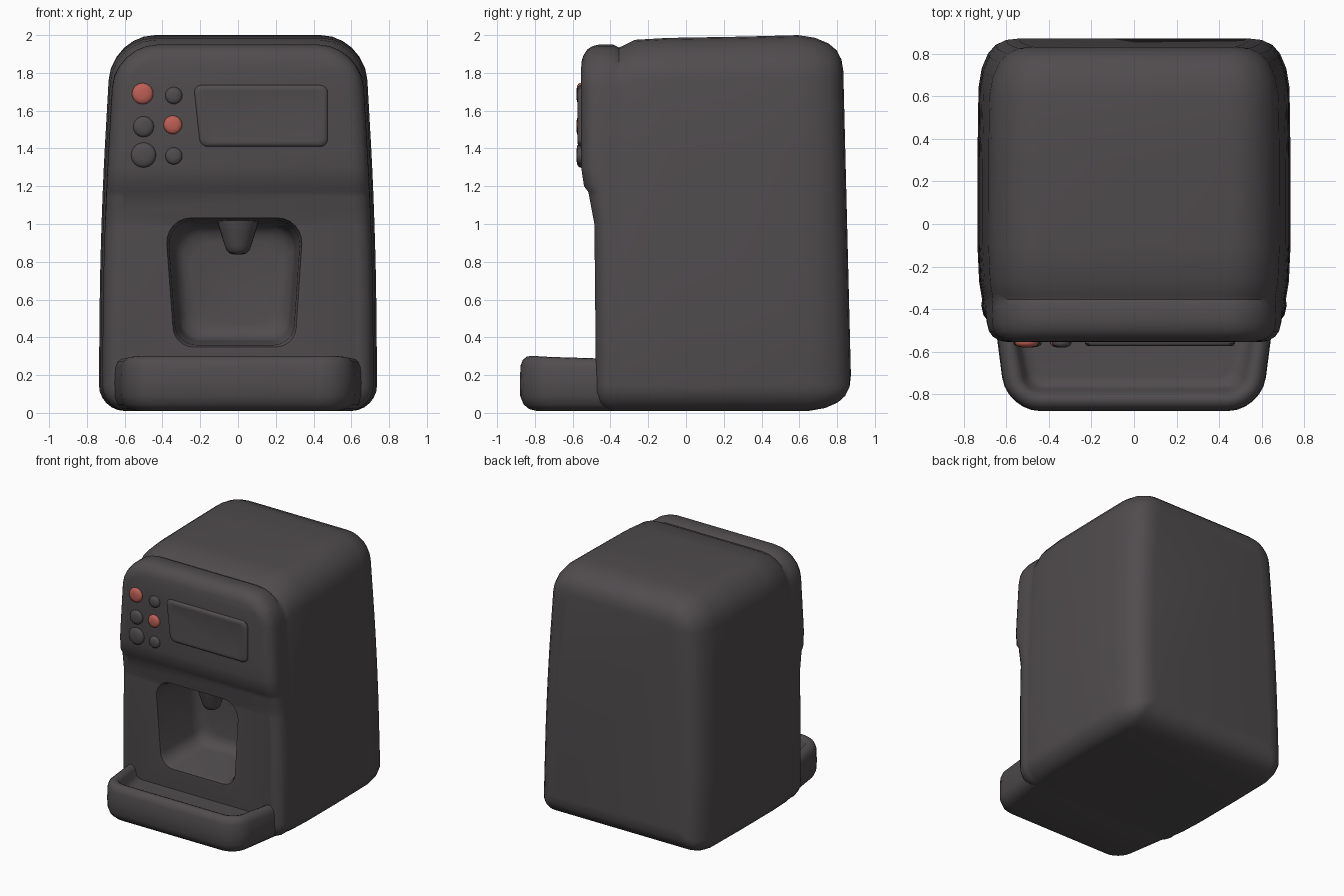
import bpy, bmesh, math
from mathutils import Vector

if "Cube" in bpy.data.objects:
    bpy.data.objects.remove(bpy.data.objects["Cube"])

def material(name, rgb):
    m = bpy.data.materials.new(name)
    m.diffuse_color = (*rgb, 1)
    m.use_nodes = True
    m.node_tree.nodes["Principled BSDF"].inputs["Base Color"].default_value = m.diffuse_color
    return m

DARK = material("charcoal plastic", (0.08, 0.072, 0.077))
RED = material("soft red", (0.50, 0.115, 0.09))

def round_poly(corners, n=6):
    """corners: (u, v, radius) -> outline with each corner eased by a cubic."""
    out = []
    for i, (u, v, r) in enumerate(corners):
        p = Vector((u, v))
        a = Vector(corners[i - 1][:2]) - p
        b = Vector(corners[(i + 1) % len(corners)][:2]) - p
        p0 = p + a.normalized() * min(r, a.length * 0.49)
        p3 = p + b.normalized() * min(r, b.length * 0.49)
        c1, c2 = p0.lerp(p, 0.55), p3.lerp(p, 0.55)
        for k in range(n + 1):
            t = k / n
            out.append(p0 * (1 - t) ** 3 + c1 * 3 * t * (1 - t) ** 2
                       + c2 * 3 * t * t * (1 - t) + p3 * t ** 3)
    return out

def loft(rings):
    """Skin a list of rings of equal length and cap both ends."""
    bm = bmesh.new()
    vs = [[bm.verts.new(p) for p in ring] for ring in rings]
    n = len(vs[0])
    for a, b in zip(vs, vs[1:]):
        for i in range(n):
            j = (i + 1) % n
            bm.faces.new((a[i], a[j], b[j], b[i]))
    bm.faces.new(vs[0])
    bm.faces.new(vs[-1])
    bmesh.ops.recalc_face_normals(bm, faces=bm.faces)
    return bm

def finish(bm, name, mat):
    me = bpy.data.meshes.new(name)
    bm.to_mesh(me)
    bm.free()
    me.materials.append(mat)
    ob = bpy.data.objects.new(name, me)
    bpy.context.collection.objects.link(ob)
    return ob

def smooth(ob, deg=40):
    bpy.ops.object.select_all(action='DESELECT')
    ob.select_set(True)
    bpy.context.view_layer.objects.active = ob
    bpy.ops.object.shade_smooth_by_angle(angle=math.radians(deg))

# Front face position by height: recessed below, control panel proud above
FRONT = [(0, -0.475), (1.0, -0.485), (1.08, -0.50), (1.17, -0.517), (1.2, -0.54),
         (1.3, -0.555), (1.83, -0.555), (2.1, -0.53)]

def front_y(z):
    for (z0, y0), (z1, y1) in zip(FRONT, FRONT[1:]):
        if z <= z1:
            return y0 + (y1 - y0) * (z - z0) / (z1 - z0)
    return FRONT[-1][1]

def body_ring(y, d, top, dx=0.0):
    s = d + dx
    rt, rb = max(0.23 - d, 0.06), max(0.14 - d, 0.04)
    pts = round_poly([(-0.738 + s, 0.01 + d, rb), (0.738 - s, 0.01 + d, rb),
                      (0.728 - s, 1.0, 0.4), (0.672 - s, top - d, rt),
                      (-0.672 + s, top - d, rt), (-0.728 + s, 1.0, 0.4)])
    return [(p.x, y, p.y) for p in pts]

# Housing: lofted front to back with a shallow groove behind the front panel
rings = [body_ring(-1 + dy, d, 1.95, 0.02) for dy, d in
         ((0, 0.085), (0.007, 0.055), (0.025, 0.025), (0.05, 0.008), (0.085, 0))]
rings += [body_ring(*a) for a in (
    (-0.385, 0, 1.95, 0.018), (-0.355, 0, 1.935, 0.022), (-0.33, 0, 1.945, 0.018),
    (-0.27, 0, 1.975, 0.008), (-0.1, 0, 1.985, 0), (0.3, 0, 1.992, 0), (0.62, 0, 2.0, 0.005),
    (0.71, 0.015, 2.0, 0.005), (0.78, 0.045, 2.0, 0.005), (0.82, 0.08, 2.0, 0.005),
    (0.845, 0.13, 2.0, 0.005), (0.853, 0.19, 2.0, 0.005))]
bm = loft(rings)
for z, _ in FRONT[1:-1]:
    near = [f for f in bm.faces if f.calc_center_median().y < -0.9]
    geom = near + list({e for f in near for e in f.edges} | {v for f in near for v in f.verts})
    bmesh.ops.bisect_plane(bm, geom=geom, plane_co=(0, 0, z), plane_no=(0, 0, 1))
for v in bm.verts:
    if v.co.y < -0.9:
        v.co.y += 1 + front_y(v.co.z)
    elif v.co.y > 0.6:
        v.co.y += 0.025 * (1 - v.co.z)
body = finish(bm, "housing", DARK)

# Cup niche: rounded tapering cutter taken out of the housing
def niche_ring(y, d):
    pts = round_poly([(-0.325 + d, 0.36 + d, 0.1), (0.29 - d, 0.36 + d, 0.1),
                      (0.335 - d, 1.02 - d, 0.14), (-0.375 + d, 1.02 - d, 0.14)])
    return [(p.x, y, p.y) for p in pts]

cutter = finish(loft([niche_ring(*a) for a in (
    (-0.7, -0.012), (-0.48, -0.012), (-0.45, 0.0), (-0.12, 0.02),
    (-0.07, 0.035), (-0.04, 0.07), (-0.03, 0.11))]), "niche_cutter", DARK)
cutter.hide_render = True
mod = body.modifiers.new("niche", 'BOOLEAN')
mod.object = cutter
mod.operation = 'DIFFERENCE'
mod.solver = 'EXACT'
bpy.context.view_layer.objects.active = body
bpy.ops.object.modifier_apply(modifier=mod.name)
bpy.data.objects.remove(cutter)
smooth(body)

# Drip tray: rounded base with a raised rim and sunken floor
def tray_ring(z, d):
    pts = round_poly([(-0.60 + d, -0.88 + d, max(0.16 - d, 0.06)),
                      (0.60 - d, -0.88 + d, max(0.16 - d, 0.06)),
                      (0.675 - d, -0.3 - d, 0.03), (-0.675 + d, -0.3 - d, 0.03)])
    # the rim rises slightly at the front and the ends
    return [(p.x, p.y, z + (0.015 * min(1, max(0, (-p.y - 0.55) / 0.25)) if z > 0.2 else 0))
            for p in pts]

smooth(finish(loft([tray_ring(*a) for a in (
    (0.01, 0.09), (0.02, 0.05), (0.045, 0.02), (0.09, 0.002), (0.16, 0), (0.235, 0.004),
    (0.265, 0.016), (0.282, 0.035), (0.286, 0.055), (0.28, 0.075), (0.26, 0.09),
    (0.215, 0.105), (0.195, 0.125), (0.19, 0.16))]), "drip_tray", DARK), 60)

def turned(name, profile, mat, place, n=32):
    """Surface of revolution; profile is (radius, height), place maps to world."""
    rings = [[place(r * math.cos(2 * math.pi * i / n), r * math.sin(2 * math.pi * i / n), h)
              for i in range(n)] for r, h in profile]
    smooth(finish(loft(rings), name, mat), 60)

# Spout hanging from the niche ceiling
turned("spout", [(0.115, 1.05), (0.105, 1.0), (0.09, 0.95), (0.07, 0.885), (0.062, 0.862),
                 (0.045, 0.845), (0.02, 0.838)], DARK, lambda a, b, h: (a, b - 0.33, h))

# Two columns of domed buttons
for i, (x, z, r, mat) in enumerate([
        (-0.505, 1.69, 0.056, RED), (-0.34, 1.68, 0.045, DARK),
        (-0.50, 1.515, 0.055, DARK), (-0.345, 1.525, 0.049, RED),
        (-0.50, 1.365, 0.066, DARK), (-0.34, 1.36, 0.045, DARK)]):
    turned(f"button_{i + 1}", [(r, -0.02), (r, 0.006), (r * 0.93, 0.014),
                               (r * 0.75, 0.021), (r * 0.4, 0.025)], mat,
           lambda a, b, h, x=x, z=z: (x + a, -0.555 - h, z + b), 24)

# Raised display panel
def screen_ring(y, d):
    pts = round_poly([(-0.20 + d, 1.41 + d, 0.04), (0.475 - d, 1.41 + d, 0.04),
                      (0.475 - d, 1.735 - d, 0.04), (-0.235 + d, 1.735 - d, 0.04)])
    return [(p.x, y, p.y) for p in pts]

smooth(finish(loft([screen_ring(*a) for a in (
    (-0.53, 0), (-0.562, 0), (-0.571, 0.006), (-0.575, 0.018),
    (-0.575, 0.03), (-0.572, 0.05))]), "display_panel", DARK))
